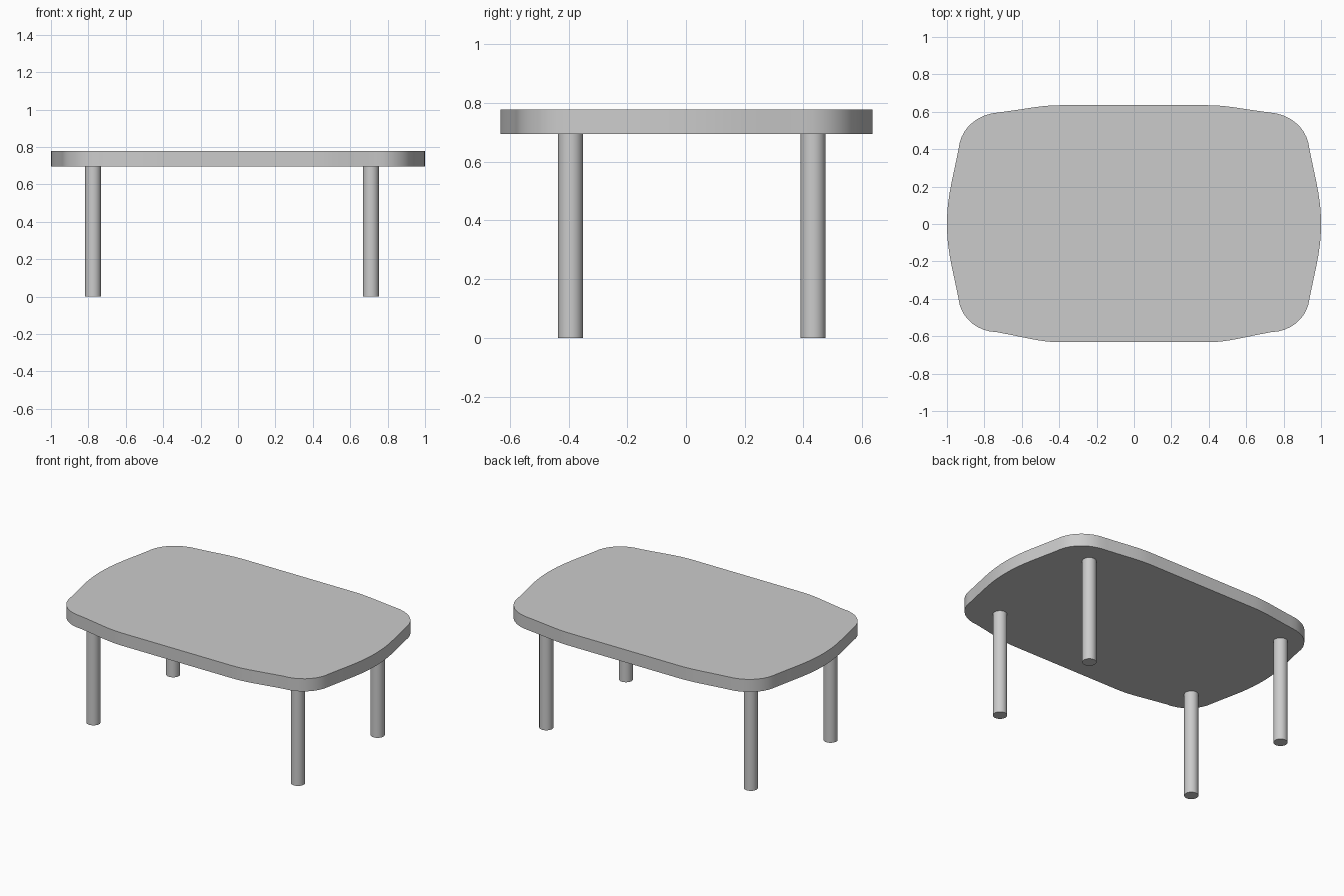
import bpy, bmesh
from mathutils import Vector
from mathutils.geometry import interpolate_bezier

if "Cube" in bpy.data.objects:
    bpy.data.objects.remove(bpy.data.objects["Cube"])

Z_BOTTOM, Z_TOP = 0.695, 0.778
LEG_RADIUS = 0.0425


def smooth(obj):
    bpy.ops.object.select_all(action='DESELECT')
    obj.select_set(True)
    bpy.context.view_layer.objects.active = obj
    bpy.ops.object.shade_smooth_by_angle(angle=0.6)


def bezier_chain(segments, steps=10):
    pts = []
    for seg in segments:
        p = [Vector((x, y, 0)) for x, y in seg]
        pts += interpolate_bezier(*p, steps)[:-1]
    return pts


# Right half of the tabletop outline, back to front (knot, handle, handle, knot)
right_half = bezier_chain([
    ((0.39, 0.635), (0.50, 0.635), (0.56, 0.617), (0.72, 0.597)),
    ((0.72, 0.597), (0.85, 0.588), (0.93, 0.50), (0.938, 0.40)),
    ((0.938, 0.40), (0.972, 0.23), (1.0, 0.14), (1.0, 0.0)),
    ((1.0, 0.0), (1.0, -0.14), (0.972, -0.23), (0.938, -0.40)),
    ((0.938, -0.40), (0.93, -0.49), (0.85, -0.575), (0.735, -0.578)),
    ((0.735, -0.578), (0.56, -0.61), (0.50, -0.632), (0.39, -0.632)),
]) + [Vector((0.39, -0.632, 0))]
outline = right_half + [Vector((-p.x, p.y, 0)) for p in reversed(right_half)]

# Tabletop slab
bm = bmesh.new()
face = bm.faces.new([bm.verts.new((p.x, p.y, Z_BOTTOM)) for p in outline])
ext = bmesh.ops.extrude_face_region(bm, geom=[face])
top_verts = [g for g in ext["geom"] if isinstance(g, bmesh.types.BMVert)]
bmesh.ops.translate(bm, verts=top_verts, vec=(0, 0, Z_TOP - Z_BOTTOM))
bmesh.ops.recalc_face_normals(bm, faces=bm.faces)
mesh = bpy.data.meshes.new("tabletop")
bm.to_mesh(mesh)
bm.free()
tabletop = bpy.data.objects.new("tabletop", mesh)
bpy.context.collection.objects.link(tabletop)
smooth(tabletop)

# Four round legs, set slightly off centre
for side, x in (("left", -0.775), ("right", 0.711)):
    for end, y in (("front", -0.393), ("back", 0.433)):
        bpy.ops.mesh.primitive_cylinder_add(
            vertices=32, radius=LEG_RADIUS, depth=Z_BOTTOM,
            location=(x, y, Z_BOTTOM / 2))
        leg = bpy.context.object
        leg.name = f"{end}_{side}_leg"
        smooth(leg)
